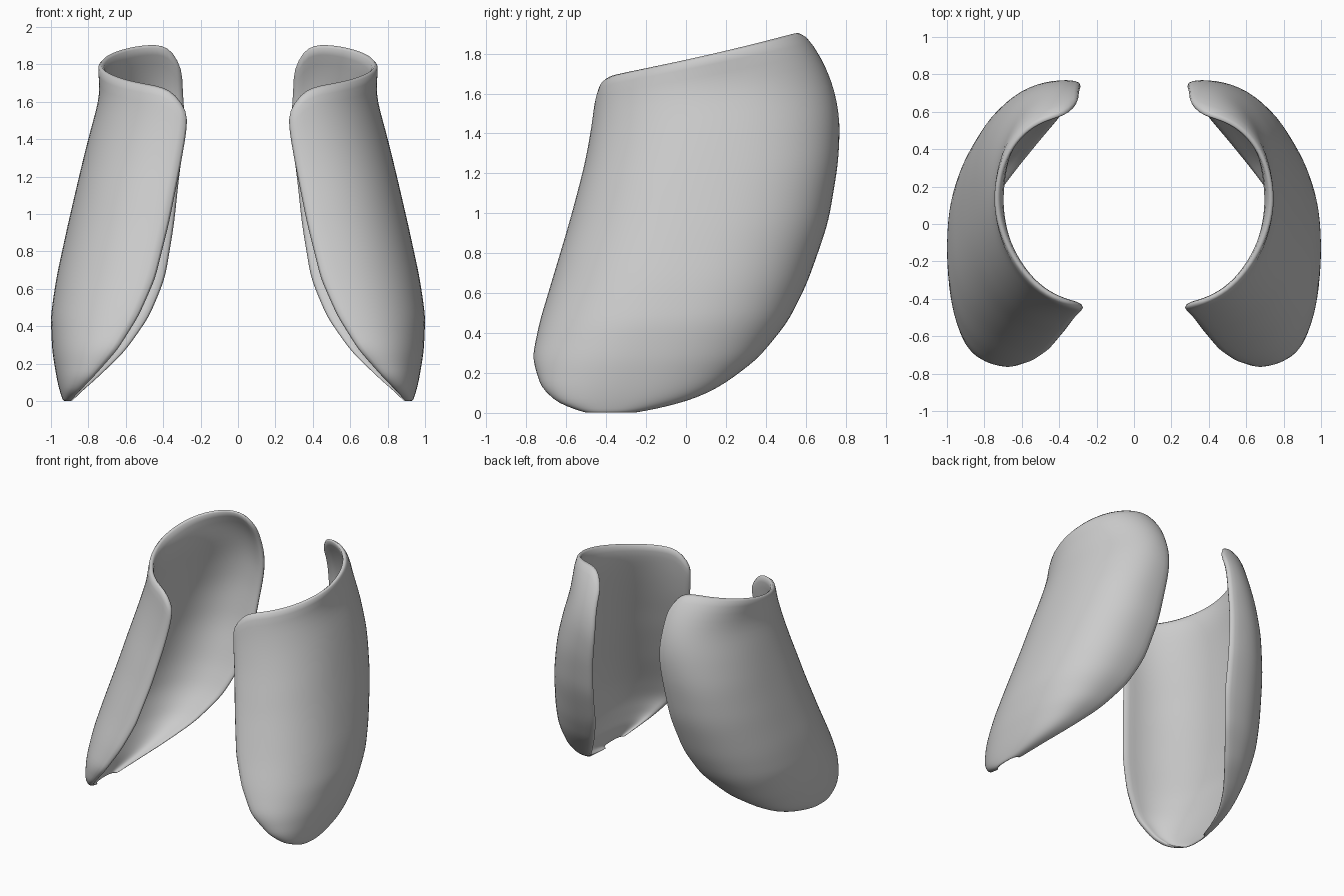
import bpy, bmesh
from math import sin, cos, radians, copysign

if "Cube" in bpy.data.objects:
    bpy.data.objects.remove(bpy.data.objects["Cube"])

# Height profiles: z, front y, back y, inner edge x, outer x
PROFILE = [
    (0.00, -0.50, -0.26, 0.895, 0.935),
    (0.04, -0.63, -0.04, 0.86, 0.950),
    (0.12, -0.725, 0.16, 0.78, 0.970),
    (0.27, -0.775, 0.36, 0.645, 0.995),
    (0.45, -0.74, 0.51, 0.53, 1.003),
    (0.65, -0.68, 0.61, 0.44, 0.975),
    (0.95, -0.59, 0.715, 0.365, 0.91),
    (1.25, -0.51, 0.765, 0.305, 0.84),
    (1.45, -0.475, 0.775, 0.27, 0.79),
    (1.62, -0.455, 0.75, 0.265, 0.742),
    (1.72, -0.445, 0.71, 0.27, 0.737),
    (1.80, -0.435, 0.67, 0.27, 0.76),
    (1.92, -0.43, 0.59, 0.27, 0.76),
]
ROWS, COLS, THICK = 24, 22, 0.045


def sample(z):
    for a, b in zip(PROFILE, PROFILE[1:]):
        if z <= b[0]:
            f = (z - a[0]) / (b[0] - a[0])
            return [p + (q - p) * f for p, q in zip(a[1:], b[1:])]
    return PROFILE[-1][1:]


def spow(v, e):
    return copysign(abs(v) ** e, v)


def point(u, v, inner):
    """u runs front edge to back edge, v runs bottom to top."""
    ang = radians(-90 + 190 * u)
    # slanted top with rounded corners
    top = 1.80 + 0.115 * sin(ang) - 0.14 * abs(2 * u - 1) ** 14
    z = top * v ** 1.4
    yf, yb, xi, xo = sample(z)
    if ang > 0:
        xi += 0.09 * min(1, z / 1.2)        # back edge curls inward
    rx, ry = xo - xi, (yb - yf) / 2
    t = min(THICK, 0.35 * rx) if inner else 0
    e = 2 / (2.3 - 0.3 * max(0, min(1, (z - 1.2) / 0.5)))
    return (xi + (rx - t) * spow(cos(ang), e),
            (yf + yb) / 2 + (ry - t) * spow(sin(ang), e), z)


def build_shell(name, side):
    bm = bmesh.new()
    grid = []
    for r in range(ROWS + 1):
        v = r / ROWS
        outer = [point(c / COLS, v, False) for c in range(COLS + 1)]
        inner = [point(c / COLS, v, True) for c in range(COLS, -1, -1)]
        grid.append([bm.verts.new((side * x, y, z)) for x, y, z in outer + inner])
    n = len(grid[0])
    # walls
    for a, b in zip(grid, grid[1:]):
        for i in range(n):
            j = (i + 1) % n
            bm.faces.new((a[i], a[j], b[j], b[i]))
    # top and bottom rims
    for row in (grid[0], grid[-1]):
        for i in range(COLS):
            bm.faces.new((row[i], row[i + 1], row[n - 2 - i], row[n - 1 - i]))
    bmesh.ops.recalc_face_normals(bm, faces=bm.faces)
    me = bpy.data.meshes.new(name)
    bm.to_mesh(me)
    bm.free()
    for p in me.polygons:
        p.use_smooth = True
    ob = bpy.data.objects.new(name, me)
    bpy.context.collection.objects.link(ob)
    sub = ob.modifiers.new("smooth", 'SUBSURF')
    sub.levels = sub.render_levels = 1
    return ob


build_shell("right_guard", 1)
build_shell("left_guard", -1)
